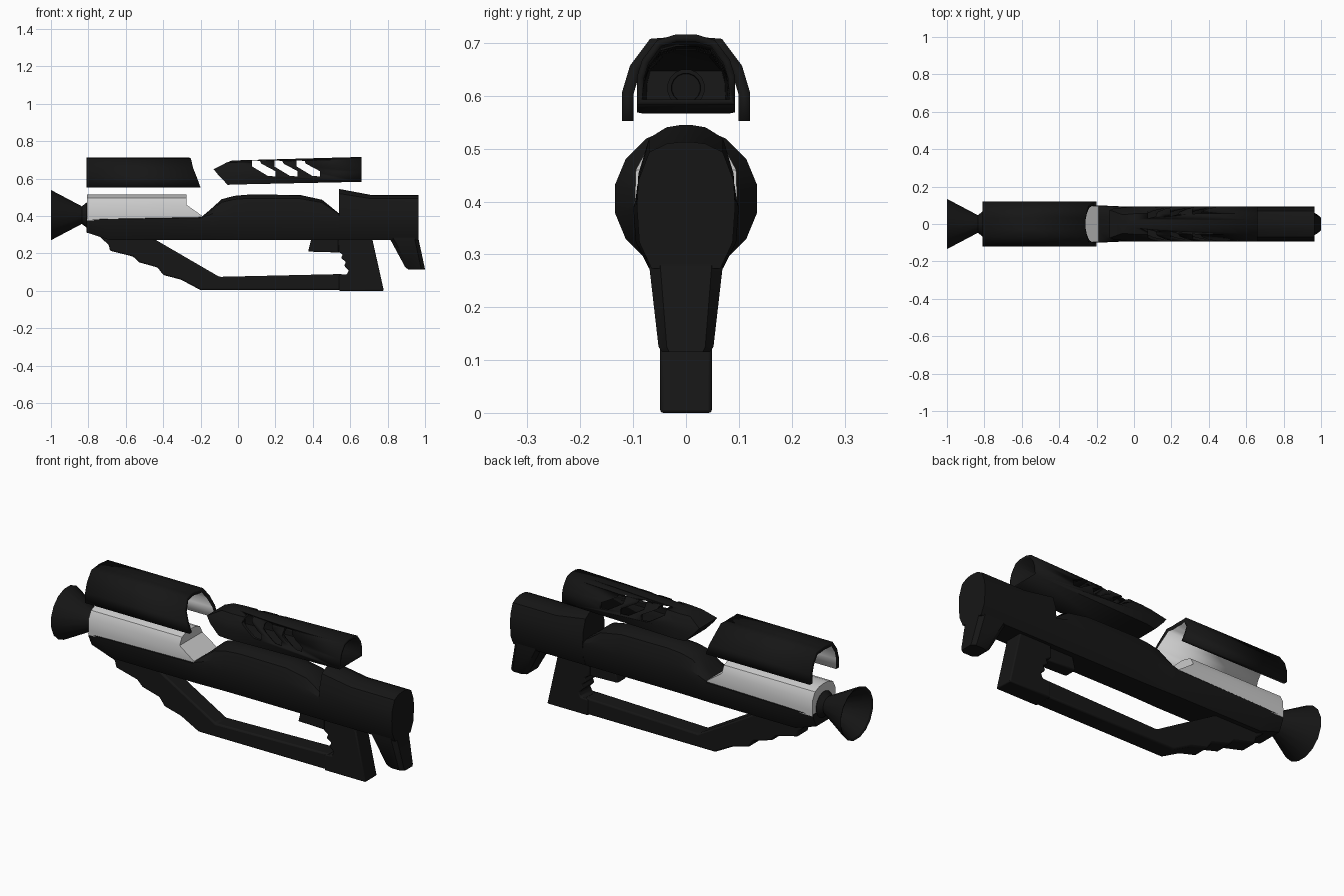
import bpy, bmesh, math

if "Cube" in bpy.data.objects:
    bpy.data.objects.remove(bpy.data.objects["Cube"])

def material(name, v):
    m = bpy.data.materials.new(name)
    m.diffuse_color = (v, v, v, 1)
    m.use_nodes = True
    m.node_tree.nodes["Principled BSDF"].inputs["Base Color"].default_value = m.diffuse_color
    return m

BLACK = material("black", 0.008)
GREY = material("light_grey", 0.8)

def finish(name, bm, mats=(BLACK,), angle=30):
    bmesh.ops.recalc_face_normals(bm, faces=bm.faces)
    me = bpy.data.meshes.new(name)
    bm.to_mesh(me)
    bm.free()
    ob = bpy.data.objects.new(name, me)
    bpy.context.collection.objects.link(ob)
    for m in mats:
        me.materials.append(m)
    bpy.ops.object.select_all(action='DESELECT')
    ob.select_set(True)
    bpy.context.view_layer.objects.active = ob
    bpy.ops.object.shade_smooth_by_angle(angle=math.radians(angle))
    return ob

def loft(name, rings, caps=(True, True), closed=True, mats=(BLACK,)):
    """Join half-rings (points with y > 0, bottom to top), mirrored across y."""
    bm = bmesh.new()
    loops = [[bm.verts.new(p) for p in r + [(x, -y, z) for x, y, z in reversed(r)]] for r in rings]
    n = len(loops[0])
    for a, b in zip(loops, loops[1:]):
        for i in range(n if closed else n - 1):
            j = (i + 1) % n
            bm.faces.new((a[i], a[j], b[j], b[i]))
    for lp, cap in zip((loops[0], loops[-1]), caps):
        if cap:
            for i in range(n // 2 - 1):
                bm.faces.new((lp[i], lp[i + 1], lp[n - 2 - i], lp[n - 1 - i]))
    return finish(name, bm, mats)

def prism(name, profile, half, bevel=0.009, mats=(BLACK,)):
    """Extrude an x-z profile across y."""
    bm = bmesh.new()
    f = bm.faces.new([bm.verts.new((x, -half, z)) for x, z in profile])
    ext = bmesh.ops.extrude_face_region(bm, geom=[f])
    bmesh.ops.translate(bm, vec=(0, 2 * half, 0),
                        verts=[v for v in ext["geom"] if isinstance(v, bmesh.types.BMVert)])
    ob = finish(name, bm, mats)
    if bevel:
        b = ob.modifiers.new("bevel", 'BEVEL')
        b.width, b.segments, b.limit_method = bevel, 2, 'ANGLE'
    return ob

def lathe(name, profile, zc, sides=16):
    """Revolve an (x, radius) profile around the barrel axis."""
    bm = bmesh.new()
    rings = [[bm.verts.new((x, r * math.cos(t), zc + r * math.sin(t)))
              for t in [(k + .5) * 2 * math.pi / sides for k in range(sides)]] for x, r in profile]
    for a, b in zip(rings, rings[1:]):
        for i in range(sides):
            j = (i + 1) % sides
            bm.faces.new((a[i], a[j], b[j], b[i]))
    bm.faces.new(rings[0])
    bm.faces.new(rings[-1])
    return finish(name, bm)

def body_ring(x, zb, zt, w):
    zm = min(.39, zt - .004)
    h = zt - zm
    return [(x, w * .7, zb), (x, w * .95, zb + .05), (x, w, zm), (x, w * .97, zm + h * .4),
            (x, w * .75, zm + h * .84), (x, w * .4, zm + h * .97), (x, w * .1, zt)]

# Flared hollow muzzle
lathe("muzzle_flare", [(-.79, .068), (-.81, .068), (-.835, .048), (-1, .137),
                       (-.995, .126), (-.87, .05), (-.86, .02)], .405)

# Long lower body with the raised receiver hump
loft("main_body", [body_ring(*s) for s in [
    (-.81, .312, .385, .096), (-.69, .273, .387, .1), (-.19, .273, .4, .1),
    (-.15, .273, .433, .098), (-.087, .273, .49, .095), (-.02, .273, .508, .093),
    (.06, .273, .515, .092), (.33, .273, .513, .092), (.45, .273, .487, .092),
    (.545, .273, .41, .092)]])

# Rear stock block and its tapering foot
loft("stock_block", [body_ring(*s) for s in [
    (.54, .273, .545, .093), (.71, .273, .513, .093), (.965, .273, .513, .093)]])
loft("stock_foot", [[(x0, w * .75, z), (x0 + .02, w, z), (x1 - .02, w, z), (x1, w * .7, z)]
                    for z, x0, x1, w in [(.30, .80, .963, .072), (.273, .815, .966, .069),
                                         (.125, .895, .998, .052), (.115, .91, 1.0, .045)]])

# Pale inner barrel with a slanted rear end
arch = [(.097, .375, -.19), (.097, .4, -.19), (.095, .46, -.275),
        (.075, .497, -.275), (.04, .511, -.275), (.012, .514, -.275)]
loft("inner_barrel", [[(-.808, y, z) for y, z, e in arch], [(e, y, z) for y, z, e in arch]],
     mats=(GREY,))

# Floating barrel cover, open below, pale inside
cover = [(.121, .552, -.20), (.121, .607, -.22), (.106, .657, -.24),
         (.068, .708, -.252), (.03, .711, -.258), (.01, .714, -.26)]
shell = loft("barrel_cover", [[(-.81, y, z) for y, z, e in cover], [(e, y, z) for y, z, e in cover]],
             caps=(False, False), closed=False, mats=(BLACK, GREY))
top = max(shell.data.polygons, key=lambda p: p.center.z)
if top.normal.z < 0:
    shell.data.flip_normals()
s = shell.modifiers.new("thickness", 'SOLIDIFY')
s.thickness, s.offset, s.material_offset = .022, -1, 1

# Floating sight rail: hollow arch with a pointed front
rail_half = [(.093, 0, -.055), (.093, .4, -.105), (.083, .64, -.13), (.055, .92, -.06), (.02, 1, -.03)]
rail = loft("sight_rail", [
    [(e, y * .9, .567 + t * .13) for y, t, e in rail_half],
    [(.0, y, .569 + t * .129) for y, t, e in rail_half],
    [(.66, y, .583 + t * .133) for y, t, e in rail_half]], caps=(True, False))
s = rail.modifiers.new("thickness", 'SOLIDIFY')
s.thickness, s.offset = .014, -1

# Three slanted vents through both sides of the rail
for k in range(3):
    o = k * .119
    cut = prism(f"vent_cutter_{k + 1}", [(.075 + o, .697), (.118 + o, .695), (.125 + o, .68),
                (.2 + o, .64), (.2 + o, .612), (.16 + o, .614), (.075 + o, .665)], .2, 0)
    cut.hide_render = True
    cut.hide_viewport = True
    b = rail.modifiers.new("vent", 'BOOLEAN')
    b.operation, b.solver, b.object = 'DIFFERENCE', 'EXACT', cut

# Lens inside the rail
lathe("sight_lens", [(-.04, .036), (.02, .036), (.02, .028), (.01, .027)], .615)

# Pistol grip with finger ridges
prism("rear_grip", [(.54, 0), (.78, 0), (.715, .29), (.535, .29), (.535, .21), (.56, .195), (.55, .175),
                    (.578, .155), (.567, .135), (.592, .11), (.582, .088), (.54, .085)], .049, .006)

# Trigger housing
prism("trigger_housing", [(.375, .21), (.545, .205), (.545, .29), (.395, .29)], .035, .006)

# Lower bar sweeping up into the ridged fore grip
prism("lower_bar", [(-.2, .004), (.56, .004), (.56, .09), (-.1, .075), (-.47, .29), (-.74, .29),
                    (-.69, .245), (-.685, .215), (-.56, .183), (-.53, .153), (-.43, .125),
                    (-.40, .085), (-.305, .06)], .046, .008)
